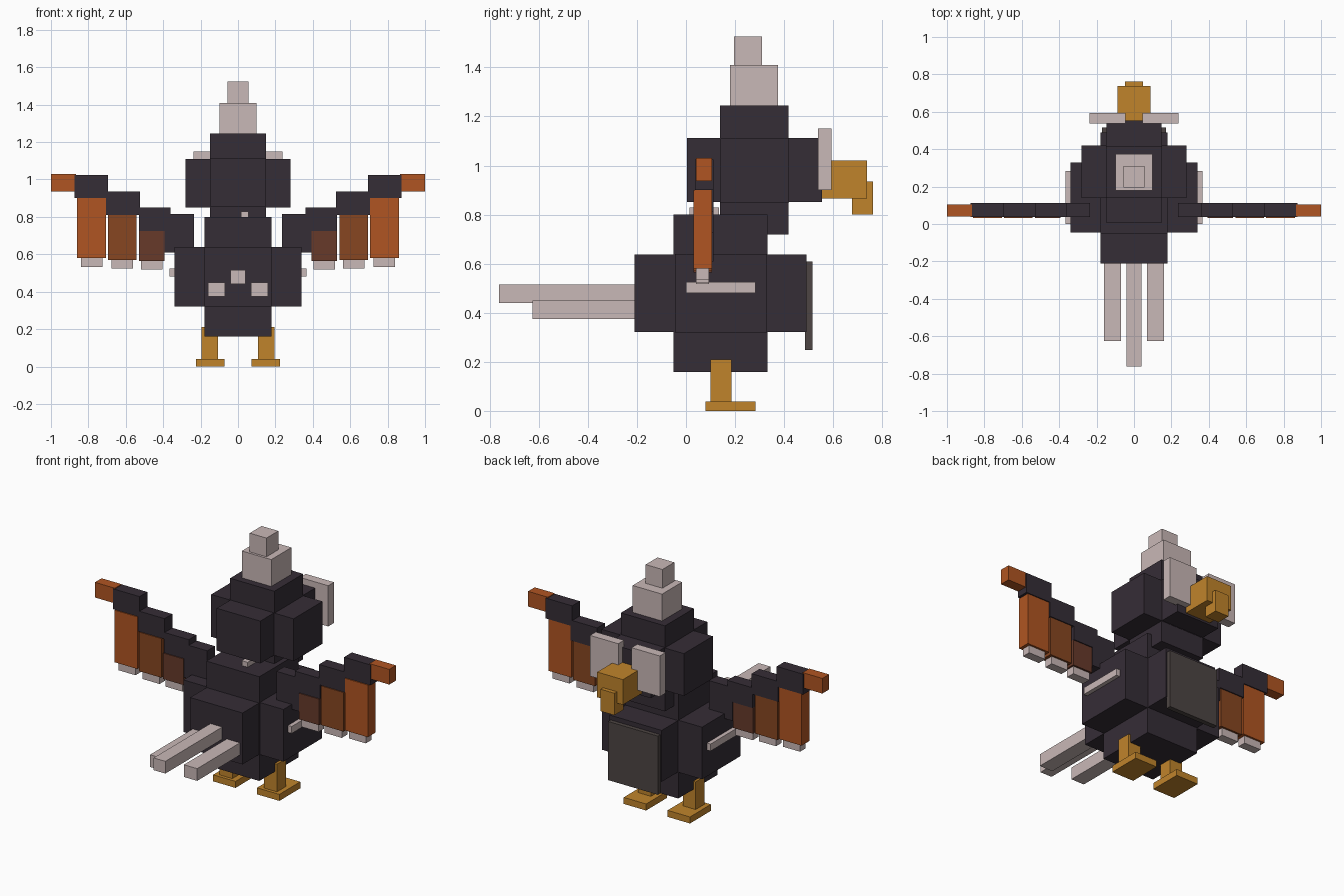
import bpy
from mathutils import Vector

if "Cube" in bpy.data.objects:
    bpy.data.objects.remove(bpy.data.objects["Cube"])


def srgb(c):
    c /= 255
    return c / 12.92 if c <= 0.04045 else ((c + 0.055) / 1.055) ** 2.4


def material(name, r, g, b):
    m = bpy.data.materials.new(name)
    m.diffuse_color = (srgb(r), srgb(g), srgb(b), 1)
    m.use_nodes = True
    m.node_tree.nodes["Principled BSDF"].inputs["Base Color"].default_value = m.diffuse_color
    return m


DARK = material("dark_plumage", 53, 45, 54)
PALE = material("pale_feather", 201, 184, 183)
GOLD = material("gold", 192, 132, 43)
ORANGE = material("orange", 176, 85, 34)
RUST = material("rust", 135, 70, 33)
BROWN = material("brown", 103, 58, 42)
BELLY = material("belly_grey", 77, 69, 67)


def box(name, x, y, z, mat):
    """Axis-aligned box from (min, max) pairs."""
    lo, hi = Vector((x[0], y[0], z[0])), Vector((x[1], y[1], z[1]))
    bpy.ops.mesh.primitive_cube_add(size=1)
    ob = bpy.context.object
    ob.name = name
    for v in ob.data.vertices:
        v.co = Vector([lo[i] + (v.co[i] + 0.5) * (hi[i] - lo[i]) for i in range(3)])
    ob.data.materials.append(mat)


def centred(name, half, y, z, mat):
    box(name, (-half, half), y, z, mat)


def pair(name, x, y, z, mat):
    box(name + "_right", x, y, z, mat)
    box(name + "_left", (-x[1], -x[0]), y, z, mat)


# Body: three crossing blocks and a belly plate
centred("body_wide", 0.34, (-0.045, 0.33), (0.32, 0.64), DARK)
centred("body_tall", 0.18, (-0.05, 0.332), (0.16, 0.80), DARK)
centred("body_long", 0.178, (-0.21, 0.49), (0.322, 0.638), DARK)
centred("belly", 0.17, (0.485, 0.515), (0.25, 0.61), BELLY)

# Head: three crossing blocks, with crest
centred("head_wide", 0.28, (0.14, 0.42), (0.85, 1.11), DARK)
centred("head_tall", 0.15, (0.138, 0.418), (0.72, 1.245), DARK)
centred("head_long", 0.148, (0.005, 0.553), (0.852, 1.112), DARK)
centred("crest_base", 0.10, (0.18, 0.375), (1.24, 1.41), PALE)
centred("crest_top", 0.057, (0.195, 0.31), (1.40, 1.525), PALE)

# Face
pair("eye", (0.045, 0.237), (0.537, 0.593), (0.90, 1.15), PALE)
centred("beak", 0.087, (0.54, 0.737), (0.865, 1.02), GOLD)
centred("beak_tip", 0.047, (0.675, 0.762), (0.80, 0.935), GOLD)
box("neck_tuft", (0.015, 0.055), (0.015, 0.135), (0.78, 0.83), PALE)

# Side feathers and tail
pair("side_feather", (0.32, 0.365), (0.0, 0.283), (0.482, 0.525), PALE)
centred("tail_middle", 0.04, (-0.762, -0.2), (0.44, 0.515), PALE)
pair("tail_side", (0.07, 0.16), (-0.625, -0.2), (0.375, 0.45), PALE)

# Legs and feet
pair("leg", (0.108, 0.195), (0.10, 0.185), (0.03, 0.21), GOLD)
pair("foot", (0.073, 0.225), (0.08, 0.283), (0.0, 0.04), GOLD)

# Wings: stepped arm, hanging feathers and pale feather ends
ARM_Y, FEATHER_Y, END_Y = (0.037, 0.112), (0.031, 0.106), (0.04, 0.094)
for i, (x, z) in enumerate([((0.235, 0.395), (0.61, 0.815)),
                            ((0.36, 0.53), (0.725, 0.85)),
                            ((0.525, 0.705), (0.81, 0.935)),
                            ((0.695, 0.875), (0.90, 1.025))]):
    pair(f"wing_arm_{i + 1}", x, ARM_Y, z, DARK)
pair("wing_tip", (0.865, 1.0), (0.04, 0.105), (0.937, 1.03), ORANGE)
for i, (x, z, mat) in enumerate([((0.393, 0.53), (0.565, 0.725), BROWN),
                                 ((0.543, 0.695), (0.57, 0.81), RUST),
                                 ((0.705, 0.86), (0.58, 0.90), ORANGE)]):
    pair(f"wing_feather_{i + 1}", x, FEATHER_Y, z, mat)
    mid = (x[0] + x[1]) / 2
    pair(f"feather_end_{i + 1}", (mid - 0.058, mid + 0.058), END_Y,
         (z[0] - 0.047, z[0] + 0.01), PALE)
